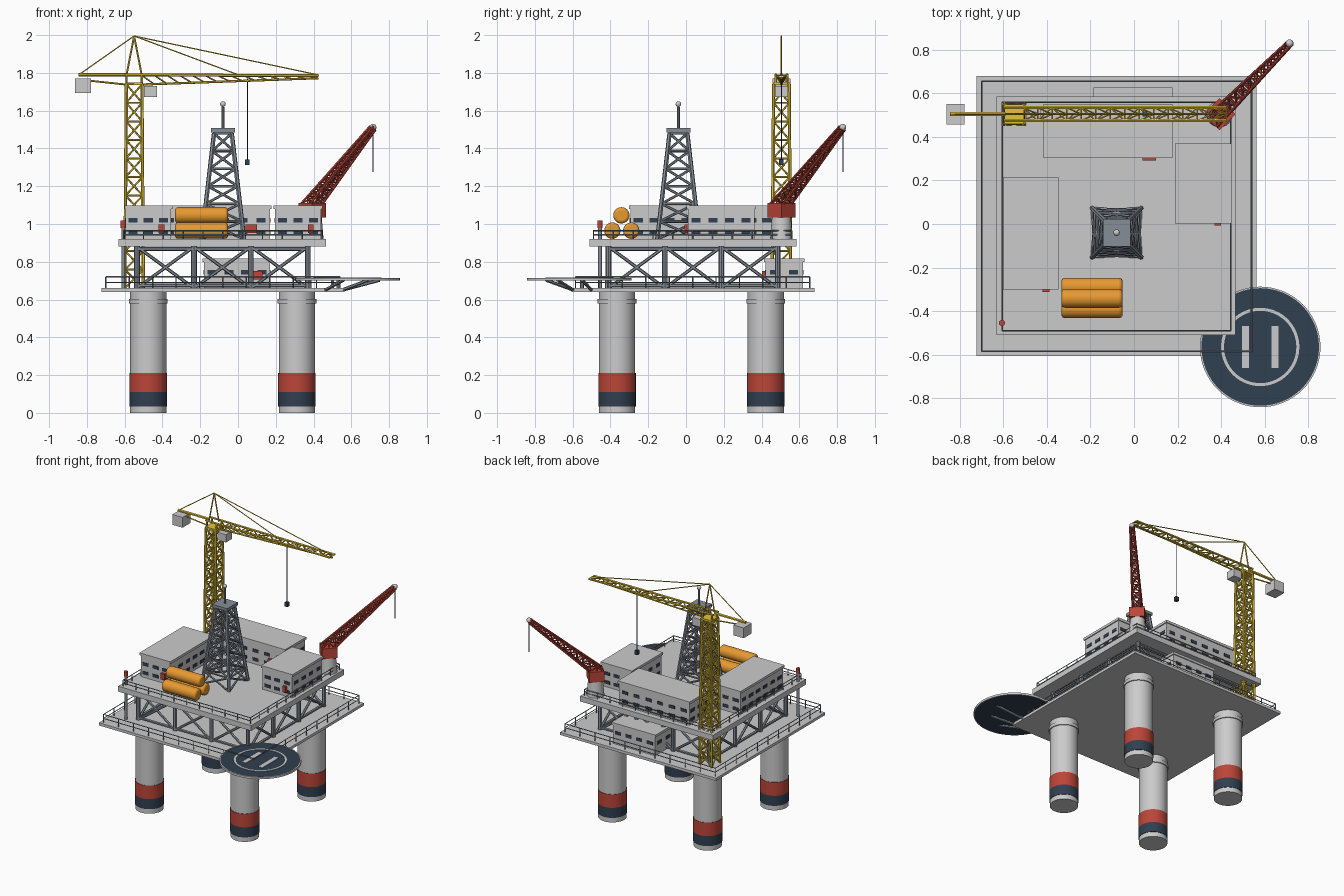
import bpy, bmesh, math
from mathutils import Vector, Matrix

if "Cube" in bpy.data.objects:
    bpy.data.objects.remove(bpy.data.objects["Cube"])

def mat(name, c):
    m = bpy.data.materials.new(name)
    m.diffuse_color = (*c, 1)
    m.use_nodes = True
    m.node_tree.nodes["Principled BSDF"].inputs["Base Color"].default_value = m.diffuse_color
    return m

YELLOW = mat("yellow", (0.78, 0.55, 0.04))
RED = mat("red", (0.50, 0.06, 0.04))
NAVY = mat("navy", (0.03, 0.05, 0.08))
ORANGE = mat("orange", (0.80, 0.32, 0.03))
STEEL = mat("steel", (0.24, 0.27, 0.31))

class Part:
    """Collects primitives in one mesh."""
    def __init__(self, name, material=None, smooth=False):
        self.name, self.material, self.smooth = name, material, smooth
        self.bm = bmesh.new()

    def beam(self, a, b, r, n=6, r2=None):
        a, b = Vector(a), Vector(b)
        d = b - a
        m = Matrix.Translation((a + b) / 2) @ d.to_track_quat('Z', 'Y').to_matrix().to_4x4()
        bmesh.ops.create_cone(self.bm, cap_ends=True, segments=n, radius1=r,
                              radius2=r if r2 is None else r2, depth=d.length, matrix=m)

    def box(self, x0, x1, y0, y1, z0, z1, turn=0):
        m = (Matrix.Translation(((x0 + x1) / 2, (y0 + y1) / 2, (z0 + z1) / 2))
             @ Matrix.Rotation(turn, 4, 'Z') @ Matrix.Diagonal((x1 - x0, y1 - y0, z1 - z0, 1)))
        bmesh.ops.create_cube(self.bm, size=1, matrix=m)

    def ball(self, p, r):
        bmesh.ops.create_uvsphere(self.bm, u_segments=16, v_segments=8, radius=r,
                                  matrix=Matrix.Translation(p))

    def ring(self, c, r0, r1, z0, z1, n=64):
        prof = [(r0, z0), (r1, z0), (r1, z1), (r0, z1)]
        rows = [[self.bm.verts.new((c[0] + r * math.cos(t), c[1] + r * math.sin(t), z)) for r, z in prof]
                for t in (2 * math.pi * i / n for i in range(n))]
        for i in range(n):
            p, q = rows[i], rows[(i + 1) % n]
            for j in range(4):
                k = (j + 1) % 4
                self.bm.faces.new((p[j], q[j], q[k], p[k]))

    def lattice(self, a, b, u, v, h0, h1, bays, r, rb):
        """Square four-chord truss from a to b with X braces."""
        a, b, u, v = map(Vector, (a, b, u, v))
        def corner(t, k):
            h = h0 + (h1 - h0) * t
            su, sv = [(-1, -1), (1, -1), (1, 1), (-1, 1)][k % 4]
            return a.lerp(b, t) + u * su * h + v * sv * h
        for k in range(4):
            self.beam(corner(0, k), corner(1, k), r)
            for i in range(bays):
                s, t = i / bays, (i + 1) / bays
                self.beam(corner(s, k), corner(t, k + 1), rb)
                self.beam(corner(s, k + 1), corner(t, k), rb)
                self.beam(corner(t, k), corner(t, k + 1), rb)

    def done(self):
        me = bpy.data.meshes.new(self.name)
        bmesh.ops.recalc_face_normals(self.bm, faces=self.bm.faces)
        self.bm.to_mesh(me)
        self.bm.free()
        ob = bpy.data.objects.new(self.name, me)
        bpy.context.collection.objects.link(ob)
        if self.material:
            me.materials.append(self.material)
        if self.smooth:
            bpy.ops.object.select_all(action='DESELECT')
            ob.select_set(True)
            bpy.context.view_layer.objects.active = ob
            bpy.ops.object.shade_smooth_by_angle(angle=math.radians(35))
        return ob

# Legs with painted bands and collars
legs, red_bands, navy_bands = Part("legs", None, True), Part("red_bands", RED, True), Part("navy_bands", NAVY, True)
for x in (-0.475, 0.312):
    for y in (-0.365, 0.422):
        legs.beam((x, y, 0), (x, y, 0.645), 0.096, 48)
        legs.beam((x, y, 0.578), (x, y, 0.602), 0.103, 48)
        navy_bands.beam((x, y, 0.035), (x, y, 0.11), 0.099, 48)
        red_bands.beam((x, y, 0.11), (x, y, 0.21), 0.099, 48)
for p in (legs, red_bands, navy_bands):
    p.done()

# Decks
decks = Part("decks")
decks.box(-0.723, 0.563, -0.607, 0.68, 0.64, 0.66)
decks.box(-0.632, 0.466, -0.51, 0.585, 0.88, 0.92)
decks.done()

# Railings
rails = Part("railings", STEEL)
for x0, x1, y0, y1, z, h in ((-0.70, 0.54, -0.585, 0.655, 0.66, 0.06), (-0.605, 0.445, -0.49, 0.56, 0.92, 0.045)):
    c = [Vector(p) for p in ((x0, y0, z), (x1, y0, z), (x1, y1, z), (x0, y1, z))]
    for k in range(4):
        a, b = c[k], c[(k + 1) % 4]
        for f in (0.5, 1):
            up = Vector((0, 0, h * f))
            rails.beam(a + up, b + up, 0.0035, 4)
        for i in range(10):
            p = a.lerp(b, i / 10)
            rails.beam(p, p + Vector((0, 0, h)), 0.0035, 4)
rails.done()

# Truss between the decks
truss = Part("deck_truss", STEEL)
c = [Vector(p) for p in ((-0.535, -0.41, 0), (0.37, -0.41, 0), (0.37, 0.485, 0), (-0.535, 0.485, 0))]
lo, hi = Vector((0, 0, 0.66)), Vector((0, 0, 0.88))
for k in range(4):
    a, b = c[k], c[(k + 1) % 4]
    for z in (0.675, 0.868):
        truss.beam(a + Vector((0, 0, z)), b + Vector((0, 0, z)), 0.01)
    for i in range(3):
        p, q = a.lerp(b, i / 3), a.lerp(b, (i + 1) / 3)
        truss.beam(p + lo, p + hi, 0.015, 8)
        truss.beam(p + lo, q + hi, 0.009)
        truss.beam(q + lo, p + hi, 0.009)
truss.done()

# Buildings with overhanging roofs and window rows
walls, roofs, windows = Part("buildings"), Part("roofs"), Part("windows", NAVY)
for x0, x1, y0, y1, z0, z1, rows in ((-0.41, 0.17, 0.31, 0.545, 0.92, 1.08, (0.955, 1.02)),
                                     (-0.595, -0.355, -0.295, 0.21, 0.92, 1.08, (0.955, 1.02)),
                                     (0.195, 0.44, 0.01, 0.362, 0.92, 1.08, (0.955, 1.02)),
                                     (-0.18, 0.17, 0.42, 0.62, 0.66, 0.80, (0.745,))):
    walls.box(x0, x1, y0, y1, z0, z1)
    roofs.box(x0 - .007, x1 + .007, y0 - .007, y1 + .007, z1, z1 + 0.018)
    for z in rows:
        nx, ny = max(2, round((x1 - x0) / 0.09)), max(2, round((y1 - y0) / 0.09))
        for i in range(nx):
            x = x0 + (x1 - x0) * (i + 0.5) / nx
            for y in (y0, y1):
                windows.box(x - .024, x + .024, y - .003, y + .003, z - .012, z + .012)
        for i in range(ny):
            y = y0 + (y1 - y0) * (i + 0.5) / ny
            for x in (x0, x1):
                windows.box(x - .003, x + .003, y - .024, y + .024, z - .012, z + .012)
for p in (walls, roofs, windows):
    p.done()

# Red wall cabinets
cabinets = Part("red_cabinets", RED)
for x, y, z, w in ((-0.405, -0.295, 0.975, .016), (0.07, 0.31, 0.975, .03), (0.385, 0.01, 0.975, .014), (0.105, 0.42, 0.728, .025)):
    cabinets.box(x - w, x + w, y - 0.018, y, z - 0.022, z + 0.022)
cabinets.done()

# Derrick with crown platform and mast ball
derrick = Part("derrick", STEEL)
dx, dy = -0.08, -0.04
derrick.lattice((dx, dy, 0.92), (dx, dy, 1.48), (1, 0, 0), (0, 1, 0), 0.112, 0.047, 6, 0.012, 0.007)
derrick.box(dx - .063, dx + .063, dy - .063, dy + .063, 1.485, 1.507)
derrick.beam((dx, dy, 1.5), (dx, dy, 1.62), 0.008, 10)
derrick.done()
ball = Part("derrick_ball", None, True)
ball.ball((dx, dy, 1.635), 0.015)
ball.done()

# Stacked tanks
tanks = Part("tanks", ORANGE, True)
for y, z in ((-0.39, 0.965), (-0.29, 0.965), (-0.342, 1.046)):
    tanks.beam((-0.333, y, z), (-0.053, y, z), 0.043, 32)
ob = tanks.done()
bev = ob.modifiers.new("rounded_ends", 'BEVEL')
bev.width, bev.segments, bev.limit_method, bev.angle_limit = 0.016, 4, 'ANGLE', math.radians(40)

# Beacon post
post = Part("beacon_post", STEEL)
post.beam((-0.607, -0.455, 0.66), (-0.607, -0.455, 0.985), 0.010, 12)
post.done()
lamp = Part("beacon_lamp", RED)
lamp.beam((-0.607, -0.455, 0.98), (-0.607, -0.455, 1.018), 0.014, 12)
lamp.done()

# Tower crane: mast, jib, counter jib, apex and stays
tower = Part("tower_crane", YELLOW)
cx, cy = -0.55, 0.505
tower.lattice((cx, cy, 0.66), (cx, cy, 1.74), (1, 0, 0), (0, 1, 0), 0.049, 0.041, 11, 0.009, 0.005)
tower.box(cx - .045, cx + .045, cy - .045, cy + .045, 1.735, 1.75)
tip, n = 0.425, 14
for s in (-1, 1):
    tower.beam((-0.6, cy + s * .03, 1.79), (tip, cy + s * .03, 1.785), 0.008)
    for x in (-0.59, -0.51):
        tower.beam((x, cy + s * .03, 1.74), (x, cy + s * .03, 1.79), 0.007)
    tower.beam((cx + s * .04, cy, 1.79), (cx, cy, 1.995), 0.005)
tower.beam((-0.52, cy, 1.738), (tip, cy, 1.772), 0.006)
for i in range(n):
    xa, xb = -0.51 + 0.935 * i / n, -0.51 + 0.935 * (i + 1) / n
    zb = 1.738 + 0.034 * (i + 1) / n
    s = 1 if i % 2 else -1
    tower.beam((xa, cy - s * .03, 1.787), (xb, cy + s * .03, 1.787), 0.004)
    tower.beam((xb, cy - .03, 1.787), (xb, cy + .03, 1.787), 0.004)
    for t in (-1, 1):
        tower.beam((xa, cy + t * .03, 1.787), (xb, cy, zb), 0.004)
tower.beam((-0.845, cy, 1.79), (-0.59, cy, 1.79), 0.010)
tower.beam((-0.845, cy, 1.765), (-0.59, cy, 1.738), 0.005)
for x in (-0.842, 0.0, 0.42):
    tower.beam((cx, cy, 1.995), (x, cy, 1.79), 0.0035, 5)
tower.done()
weights = Part("counterweight_and_cab")
weights.box(-0.862, -0.778, 0.458, 0.552, 1.693, 1.77)
weights.box(-0.497, -0.428, 0.47, 0.54, 1.672, 1.73)
weights.done()
hook = Part("hook_and_cables", NAVY)
hook.beam((0.05, cy, 1.77), (0.05, cy, 1.34), 0.0025, 5)
hook.box(0.038, 0.062, cy - .012, cy + .012, 1.312, 1.342)
hook.beam((0.715, 0.83, 1.51), (0.715, 0.83, 1.275), 0.0025, 5)
hook.done()

# Pedestal crane with raised boom
pedestal = Part("pedestal", None, True)
pedestal.beam((0.393, 0.505, 0.92), (0.393, 0.505, 1.04), 0.06, 24, 0.05)
pedestal.ball((0.715, 0.83, 1.512), 0.018)
pedestal.done()
boom = Part("pedestal_crane", RED)
boom.box(0.341, 0.445, 0.453, 0.557, 1.035, 1.112, math.pi / 4)
a, b = Vector((0.375, 0.487, 1.085)), Vector((0.713, 0.827, 1.508))
side = Vector((1, -1, 0)).normalized()
boom.lattice(a, b, side, (b - a).normalized().cross(side), 0.033, 0.012, 11, 0.007, 0.004)
boom.done()

# Helicopter deck: disc, pale rim and plain markings, struts
hx, hy = 0.58, -0.565
pad = Part("landing_pad", NAVY)
pad.beam((hx, hy, 0.70), (hx, hy, 0.713), 0.272, 64)
pad.done()
marks = Part("landing_markings")
marks.ring((hx, hy), 0.270, 0.277, 0.70, 0.715)
marks.ring((hx, hy), 0.166, 0.180, 0.711, 0.716)
for s in (-1, 1):
    marks.box(hx + s * .067 - .016, hx + s * .067 + .016, hy - .096, hy + .096, 0.711, 0.716)
marks.done()
struts = Part("pad_struts", STEEL)
for x, y, u, v in ((0.55, -0.50, 0.75, -0.55), (0.46, -0.595, 0.56, -0.74), (0.55, -0.595, 0.69, -0.68)):
    struts.beam((x, y, 0.65), (u, v, 0.703), 0.009)
for x, y in ((0.50, -0.55), (0.38, -0.55), (0.53, -0.42)):
    struts.beam((x, y, 0.655), (x, y, 0.703), 0.01)
struts.done()
